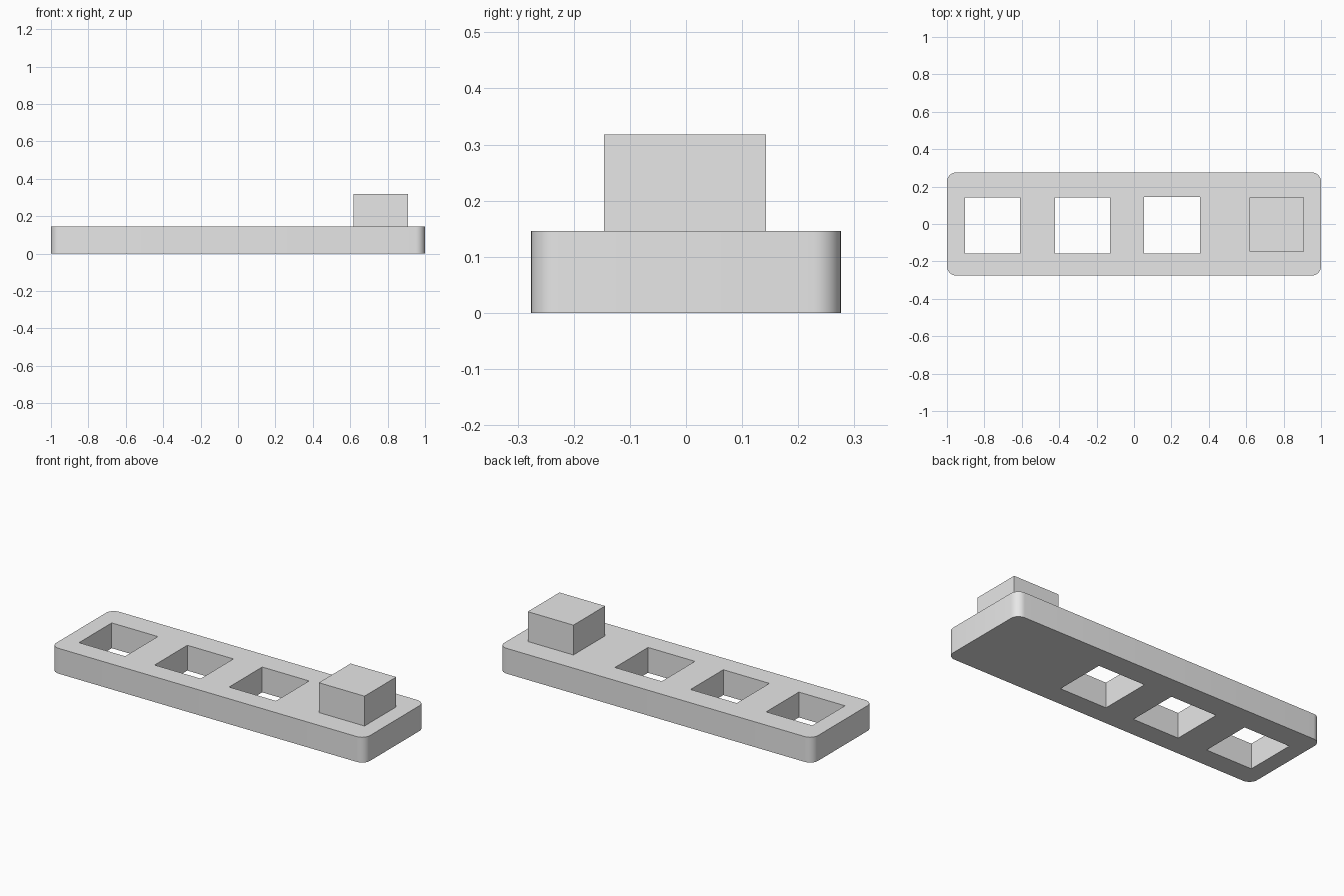
import bpy
import bmesh

if "Cube" in bpy.data.objects:
    bpy.data.objects.remove(bpy.data.objects["Cube"], do_unlink=True)

grey = bpy.data.materials.new("light_grey")
grey.use_nodes = True
grey.diffuse_color = (0.8, 0.8, 0.8, 1)
grey.node_tree.nodes["Principled BSDF"].inputs["Base Color"].default_value = (0.8, 0.8, 0.8, 1)


def make_box(name, low, high, corner_radius=0):
    """Box between two corners, optionally with rounded upright edges."""
    bm = bmesh.new()
    bmesh.ops.create_cube(bm, size=1)
    for v in bm.verts:
        v.co = [h if c > 0 else l for c, l, h in zip(v.co, low, high)]
    if corner_radius:
        upright = [e for e in bm.edges
                   if abs(e.verts[0].co.z - e.verts[1].co.z) > 0.01]
        bmesh.ops.bevel(bm, geom=upright, offset=corner_radius,
                        segments=8, profile=0.5, affect='EDGES')
    mesh = bpy.data.meshes.new(name)
    bm.to_mesh(mesh)
    bm.free()
    mesh.materials.append(grey)
    obj = bpy.data.objects.new(name, mesh)
    bpy.context.collection.objects.link(obj)
    return obj


PLATE_TOP = 0.146

# Rounded base plate
plate = make_box("base_plate", (-1, -0.276, 0), (1, 0.276, PLATE_TOP), 0.05)

# Square through holes
holes = [(-0.904, -0.61, -0.157, 0.141),
         (-0.422, -0.128, -0.157, 0.141),
         (0.053, 0.352, -0.157, 0.145)]
for i, (x0, x1, y0, y1) in enumerate(holes):
    cutter = make_box(f"hole_cutter_{i + 1}", (x0, y0, -0.1), (x1, y1, 0.3))
    cutter.hide_render = True
    cutter.hide_set(True)
    cut = plate.modifiers.new(f"hole_{i + 1}", 'BOOLEAN')
    cut.operation = 'DIFFERENCE'
    cut.solver = 'EXACT'
    cut.object = cutter

# Bake the holes into the plate and discard the cutters
bpy.context.view_layer.update()
cut_mesh = bpy.data.meshes.new_from_object(
    plate.evaluated_get(bpy.context.evaluated_depsgraph_get()))
plate.modifiers.clear()
plate.data = cut_mesh
for obj in [o for o in bpy.data.objects if o.name.startswith("hole_cutter")]:
    bpy.data.objects.remove(obj, do_unlink=True)

# Square peg standing on the plate
make_box("square_peg", (0.618, -0.146, PLATE_TOP), (0.909, 0.143, 0.318))

# Smooth corners, sharp edges
bpy.ops.object.select_all(action='DESELECT')
plate.select_set(True)
bpy.context.view_layer.objects.active = plate
bpy.ops.object.shade_smooth_by_angle(angle=0.5)
